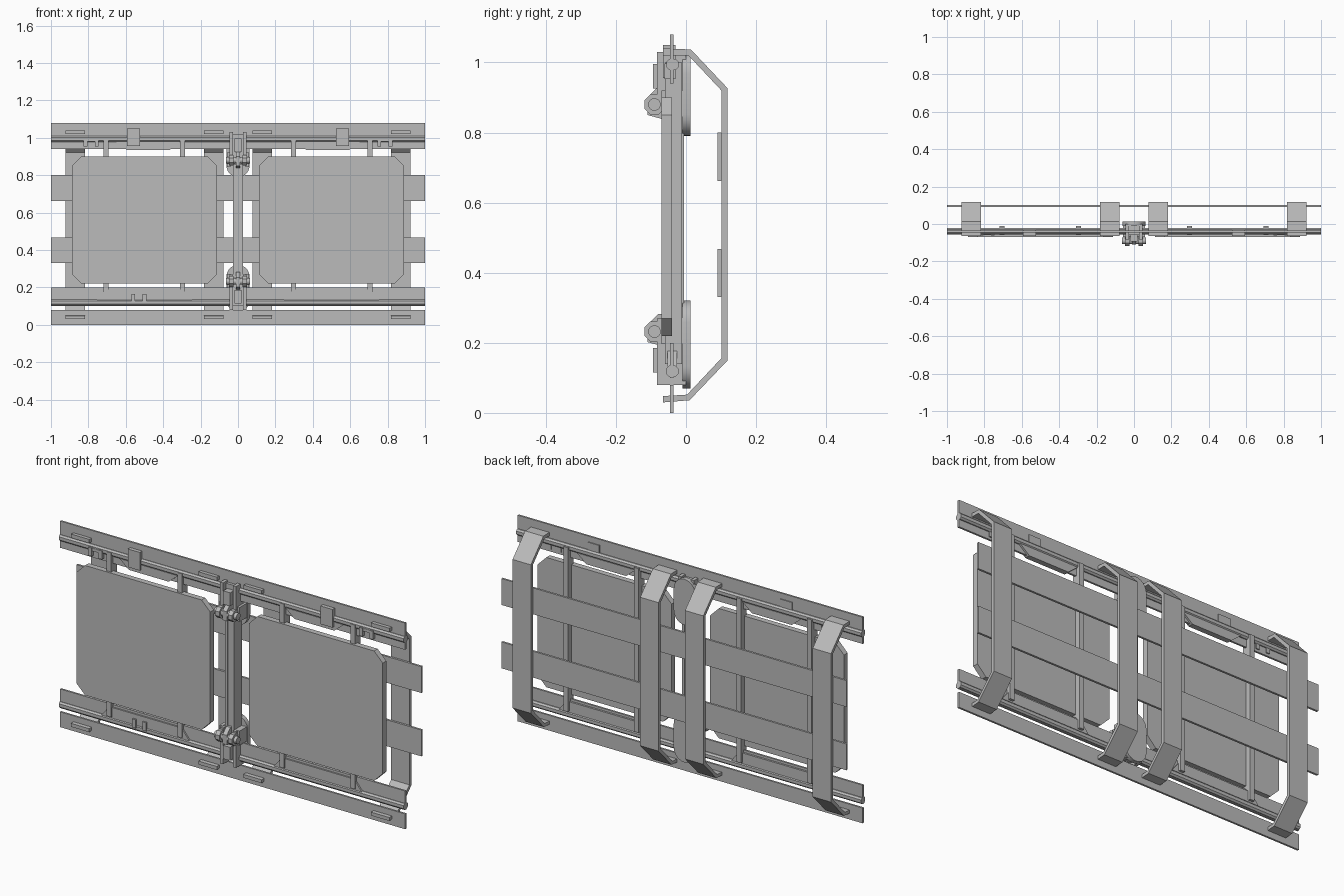
import bpy, bmesh, math
from mathutils import Vector

if "Cube" in bpy.data.objects:
    bpy.data.objects.remove(bpy.data.objects["Cube"])

grey = bpy.data.materials.new("plain grey")
grey.use_nodes = True
colour = (0.5, 0.5, 0.5, 1)
grey.diffuse_color = colour
grey.node_tree.nodes["Principled BSDF"].inputs["Base Color"].default_value = colour


def prism(name, points, axis, low, high):
    """Extrude a 2D outline along x (points are y, z) or along y (points are x, z)."""
    place = (lambda a, b: (low, a, b)) if axis == "x" else (lambda a, b: (a, low, b))
    bm = bmesh.new()
    face = bm.faces.new([bm.verts.new(place(a, b)) for a, b in points])
    new = bmesh.ops.extrude_face_region(bm, geom=[face])["geom"]
    shift = Vector((high - low, 0, 0)) if axis == "x" else Vector((0, high - low, 0))
    bmesh.ops.translate(bm, vec=shift, verts=[v for v in new if isinstance(v, bmesh.types.BMVert)])
    bmesh.ops.recalc_face_normals(bm, faces=bm.faces)
    mesh = bpy.data.meshes.new(name)
    bm.to_mesh(mesh)
    bm.free()
    mesh.materials.append(grey)
    obj = bpy.data.objects.new(name, mesh)
    bpy.context.collection.objects.link(obj)
    return obj


def box(name, x0, x1, y0, y1, z0, z1):
    return prism(name, [(x0, z0), (x1, z0), (x1, z1), (x0, z1)], "y", y0, y1)


def chamfered(a0, a1, b0, b1, c):
    return [(a0 + c, b0), (a1 - c, b0), (a1, b0 + c), (a1, b1 - c),
            (a1 - c, b1), (a0 + c, b1), (a0, b1 - c), (a0, b0 + c)]


def ring(a, b, r, n):
    return [(a + r * math.cos(math.tau * (i + .5) / n),
             b + r * math.sin(math.tau * (i + .5) / n)) for i in range(n)]


def smooth(obj):
    bpy.ops.object.select_all(action="DESELECT")
    obj.select_set(True)
    bpy.context.view_layer.objects.active = obj
    bpy.ops.object.shade_smooth_by_angle(angle=math.radians(40))


# Long thin frame plates
box("bottom_plate", -1, 1, -.045, -.035, 0, .08)
box("lower_rail_plate", -1, 1, -.045, -.035, .1, .2)
box("top_plate", -1, 1, -.045, -.035, .94, 1.08)

# Rails that run along both sides of the plates
prism("lower_rail", chamfered(-.056, -.022, .103, .135, .008), "x", -1, 1)
prism("upper_rail", chamfered(-.056, -.022, .978, 1.01, .008), "x", -1, 1)

# Rear slats
for name, z in (("lower_slat", .33), ("upper_slat", .662)):
    box(name, -1, 1, .09, .101, z, z + .138)

# Profile of the bent rear straps, whose feet pass through the plates
strap = [(-.065, 1.02), (.007, 1.02), (.101, .92), (.101, .156), (.003, .052), (-.065, .048),
         (-.065, .03), (.01, .036), (.118, .149), (.118, .927), (.014, 1.037), (-.065, 1.04)]

for side, label in ((1, "left"), (-1, "right")):
    def span(a, b):
        return sorted((a * side, b * side))

    # Large front panel with cut corners
    prism(label + "_panel", chamfered(*span(.112, .888), .22, .9, .05), "y", -.07, -.04)

    for end, x in (("inner", .13), ("outer", .87)):
        prism(f"{label}_{end}_strap", strap, "x", *span(x - .053, x + .053))

    # Upright bars behind the panel
    for end, x in (("inner", .297), ("outer", .706)):
        box(f"{label}_{end}_bar", *span(x - .013, x + .013), -.06, -.012, .14, 1)

    # Trapezoid steps on the rails
    prism(label + "_upper_step", [(.31 * side, .98), (.365 * side, .935),
          (.595 * side, .935), (.65 * side, .98)], "y", -.053, -.025)
    prism(label + "_lower_step", [(.245 * side, .132), (.29 * side, .188),
          (.71 * side, .188), (.755 * side, .132)], "y", -.053, -.025)

    # Clip box and small tabs on the upper rail
    box(label + "_clip", *span(.524, .593), -.065, -.03, .955, 1.05)
    for i, x in enumerate((.755, .815)):
        box(f"{label}_tab_{i + 1}", *span(x - .01, x + .01), -.062, -.03, .953, .997)
    box(label + "_tab_bridge", *span(.755, .815), -.058, -.03, .98, .995)

    # Side rails of the central post
    box(label + "_post_rail", *span(.012, .027), -.07, -.005, .25, .86)

# Pair of tabs on the lower rail
for i, x in enumerate((-.56, -.5)):
    box(f"lower_tab_{i + 1}", x - .01, x + .01, -.062, -.03, .12, .165)

# Central rod and post web
smooth(prism("post_rod", chamfered(-.011, .011, .2, .92, .005), "y", -.066, -.04))
box("post_web", -.02, .02, -.04, -.01, .1, 1)

# Latches at both ends of the post
for label, z0, z1, knob, back0, back1, pad in (
        ("lower", .08, .27, .232, .07, .32, .115),
        ("upper", .86, 1.03, .88, .79, 1.03, .925)):
    for x in (-.037, .037):
        box(label + "_fork", x - .009, x + .009, -.083, 0, z0, z1)
    box(label + "_fork_web", -.03, .03, -.06, -.005, z0 + .02, z1 - .01)
    box(label + "_latch_pad", -.02, .02, -.094, -.05, pad, pad + .07)

    # Rounded plate behind the post
    r, n = .062, 12
    arc = [(r * math.cos(math.pi * i / n), r * math.sin(math.pi * i / n)) for i in range(n + 1)]
    outline = [(x, back1 - r + z) for x, z in arc] + [(-x, back0 + r - z) for x, z in arc]
    smooth(prism(label + "_back_plate", outline, "y", -.01, .013))

    # Cross roller with collars and lug
    smooth(prism(label + "_roller", ring(-.09, knob, .018, 16), "x", -.065, .065))
    for x in (-.037, .037):
        prism(label + "_collar", ring(-.09, knob, .031, 8), "x", x - .012, x + .012)
    prism(label + "_lug", [(-.11, knob - .03), (-.055, knob - .045), (-.055, knob + .05),
                           (-.08, knob + .05), (-.11, knob + .02)], "x", -.012, .012)
    for x in (-.05, .05):
        box(label + "_ear", x - .009, x + .009, -.07, -.005, knob - .035, knob + .04)
